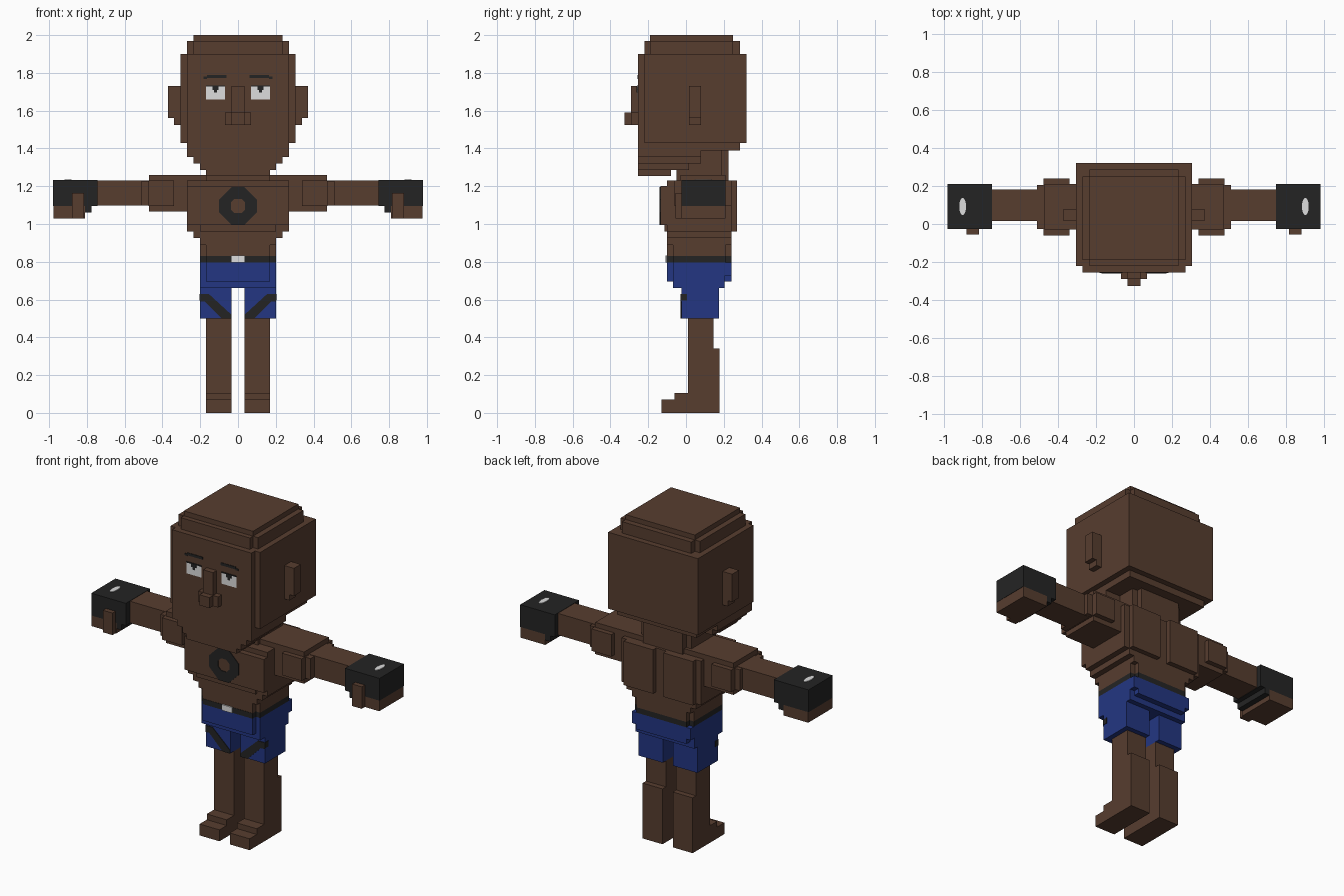
import bpy, bmesh, math


def material(name, rgb):
    lin = [((c / 255 + 0.055) / 1.055) ** 2.4 for c in rgb]
    m = bpy.data.materials.new(name)
    m.diffuse_color = (*lin, 1)
    return m


SKIN = material("brown_skin", (87, 61, 47))
BLUE = material("blue_cloth", (35, 54, 130))
BLACK = material("black_leather", (36, 36, 36))
WHITE = material("off_white", (222, 222, 222))


def finish(name, bm, mat):
    bmesh.ops.recalc_face_normals(bm, faces=bm.faces[:])
    me = bpy.data.meshes.new(name)
    bm.to_mesh(me)
    bm.free()
    me.materials.append(mat)
    ob = bpy.data.objects.new(name, me)
    bpy.context.collection.objects.link(ob)
    return ob


def boxes(name, mat, items, mirror=False):
    """Blocks given as (x0, x1, y0, y1, z0, z1); mirrored blocks get a twin at -x."""
    for side in ((1, -1) if mirror else (1,)):
        bm = bmesh.new()
        for x0, x1, y0, y1, z0, z1 in items:
            vs = bmesh.ops.create_cube(bm, size=1)["verts"]
            for v in vs:
                v.co.x = side * ((x0 + x1) / 2 + v.co.x * (x1 - x0))
                v.co.y = (y0 + y1) / 2 + v.co.y * (y1 - y0)
                v.co.z = (z0 + z1) / 2 + v.co.z * (z1 - z0)
        label = name if not mirror else ("left_" if side > 0 else "right_") + name
        finish(label, bm, mat)


def layers(name, mat, rows):
    """Centred blocks given as (half_width, y0, y1, z0, z1)."""
    boxes(name, mat, [(-w, w, *rest) for w, *rest in rows])


def plate(name, mat, pts, to3d, depth):
    """Thin prism over a flat outline."""
    bm = bmesh.new()
    face = bm.faces.new([bm.verts.new(to3d(*p)) for p in pts])
    out = bmesh.ops.extrude_face_region(bm, geom=[face])["geom"]
    bmesh.ops.translate(bm, vec=depth, verts=[g for g in out if isinstance(g, bmesh.types.BMVert)])
    finish(name, bm, mat)


# Head: stepped skull and jaw
layers("head", SKIN, [
    (0.235, -0.19, 0.25, 1.96, 2.0),
    (0.235, -0.22, 0.285, 1.9, 1.97),
    (0.27, -0.19, 0.25, 1.9, 1.97),
    (0.305, -0.22, 0.32, 1.43, 1.9),
    (0.27, -0.255, 0.285, 1.43, 1.9),
    (0.27, -0.255, 0.285, 1.39, 1.43),
    (0.27, -0.255, 0.08, 1.355, 1.39),
    (0.235, -0.255, 0.08, 1.32, 1.355),
    (0.20, -0.255, 0.015, 1.285, 1.32),
    (0.17, -0.255, -0.08, 1.255, 1.285)])
boxes("ear", SKIN, [(0.3, 0.37, 0.015, 0.08, 1.56, 1.73),
                    (0.3, 0.34, 0.015, 0.08, 1.525, 1.56)], True)
layers("nose", SKIN, [(0.034, -0.29, -0.25, 1.525, 1.73),
                      (0.068, -0.29, -0.25, 1.525, 1.59),
                      (0.034, -0.325, -0.29, 1.525, 1.59)])

# Eyes, pupils and brows as thin plates
boxes("eye", WHITE, [(0.068, 0.17, -0.258, -0.25, 1.66, 1.73)], True)
boxes("pupil", BLACK, [(0.102, 0.136, -0.261, -0.255, 1.71, 1.73),
                       (0.111, 0.127, -0.261, -0.255, 1.695, 1.71)], True)
boxes("eyelid", BLACK, [(0.068, 0.17, -0.260, -0.255, 1.727, 1.733)], True)
boxes("eyebrow", BLACK, [(0.06, 0.165, -0.258, -0.25, 1.772, 1.788),
                         (0.165, 0.182, -0.258, -0.25, 1.768, 1.78)], True)

# Neck and torso
layers("neck", SKIN, [(0.17, -0.05, 0.19, 1.22, 1.39),
                      (0.135, 0.1, 0.225, 1.22, 1.39)])
layers("torso", SKIN, [
    (0.34, -0.03, 0.21, 1.10, 1.26),
    (0.27, -0.10, 0.24, 0.96, 1.23),
    (0.235, -0.10, 0.24, 0.925, 0.96),
    (0.20, -0.10, 0.24, 0.89, 0.925),
    (0.17, -0.10, 0.24, 0.83, 0.89),
    (0.20, -0.07, 0.21, 0.83, 0.89)])
layers("chest", SKIN, [(0.27, -0.135, -0.09, 0.995, 1.2),
                       (0.20, -0.115, -0.09, 0.96, 0.995)])
boxes("shoulder_blade", SKIN, [(0.035, 0.235, 0.23, 0.27, 0.96, 1.23)], True)

# Octagonal ring on the chest
def octagon(bm, r, f, y):
    pts = [(r, f), (f, r), (-f, r), (-r, f), (-r, -f), (-f, -r), (f, -r), (r, -f)]
    return [bm.verts.new((x, y, 1.095 + z)) for x, z in pts]


bm = bmesh.new()
loops = [octagon(bm, r, f, y) for r, f, y in
         ((0.1, 0.034, -0.133), (0.1, 0.034, -0.139), (0.038, 0.018, -0.139), (0.038, 0.018, -0.133))]
for a, b in zip(loops, loops[1:] + loops[:1]):
    for i in range(8):
        j = (i + 1) % 8
        bm.faces.new((a[i], a[j], b[j], b[i]))
finish("chest_ring", bm, BLACK)

# Arms
boxes("shoulder", SKIN, [(0.26, 0.47, -0.03, 0.21, 1.065, 1.26),
                         (0.34, 0.475, -0.06, 0.24, 1.095, 1.23),
                         (0.3, 0.51, -0.025, 0.205, 1.098, 1.228)], True)
boxes("forearm", SKIN, [(0.45, 0.78, 0.015, 0.18, 1.097, 1.23)], True)
boxes("glove", BLACK, [(0.745, 0.98, -0.025, 0.21, 1.095, 1.232),
                       (0.775, 0.81, -0.025, 0.21, 1.06, 1.097)], True)
boxes("hand", SKIN, [(0.81, 0.978, -0.025, 0.21, 1.03, 1.095),
                     (0.815, 0.88, -0.055, -0.02, 1.03, 1.165)], True)

# Belt and shorts
layers("belt", BLACK, [(0.17, -0.102, 0.24, 0.797, 0.83),
                       (0.20, -0.07, 0.21, 0.797, 0.83)])
layers("buckle", WHITE, [(0.034, -0.108, -0.1, 0.797, 0.832)])
layers("shorts", BLUE, [
    (0.17, -0.10, 0.24, 0.695, 0.797),
    (0.20, -0.07, 0.24, 0.725, 0.797),
    (0.20, -0.07, 0.205, 0.66, 0.725)])
boxes("shorts_leg", BLUE, [(0.035, 0.2, -0.025, 0.175, 0.5, 0.66)], True)

# Diagonal trim on each shorts leg, wrapping round the outside edge
stripe = [(0.2, 0.63), (0.155, 0.63), (0.035, 0.52), (0.035, 0.5),
          (0.085, 0.5), (0.175, 0.59), (0.2, 0.59)]
oval = [(0.018 * math.cos(i * math.pi / 6), 0.046 * math.sin(i * math.pi / 6)) for i in range(12)]
for s, side in ((1, "left"), (-1, "right")):
    plate(side + "_shorts_stripe", BLACK, stripe, lambda x, z: (s * x, -0.024, z), (0, -0.005, 0))
    plate(side + "_glove_spot", WHITE, oval, lambda x, y: (s * 0.9 + x, 0.092 + y, 1.23), (0, 0, 0.006))
boxes("stripe_end", BLACK, [(0.196, 0.203, -0.028, 0.005, 0.595, 0.63)], True)

# Legs and feet
boxes("leg", SKIN, [(0.035, 0.17, 0.01, 0.145, 0.34, 0.5),
                    (0.035, 0.17, 0.01, 0.178, 0.0, 0.34)], True)
boxes("foot", SKIN, [(0.035, 0.17, -0.13, 0.01, 0.0, 0.07),
                     (0.035, 0.17, -0.06, 0.01, 0.07, 0.105)], True)
